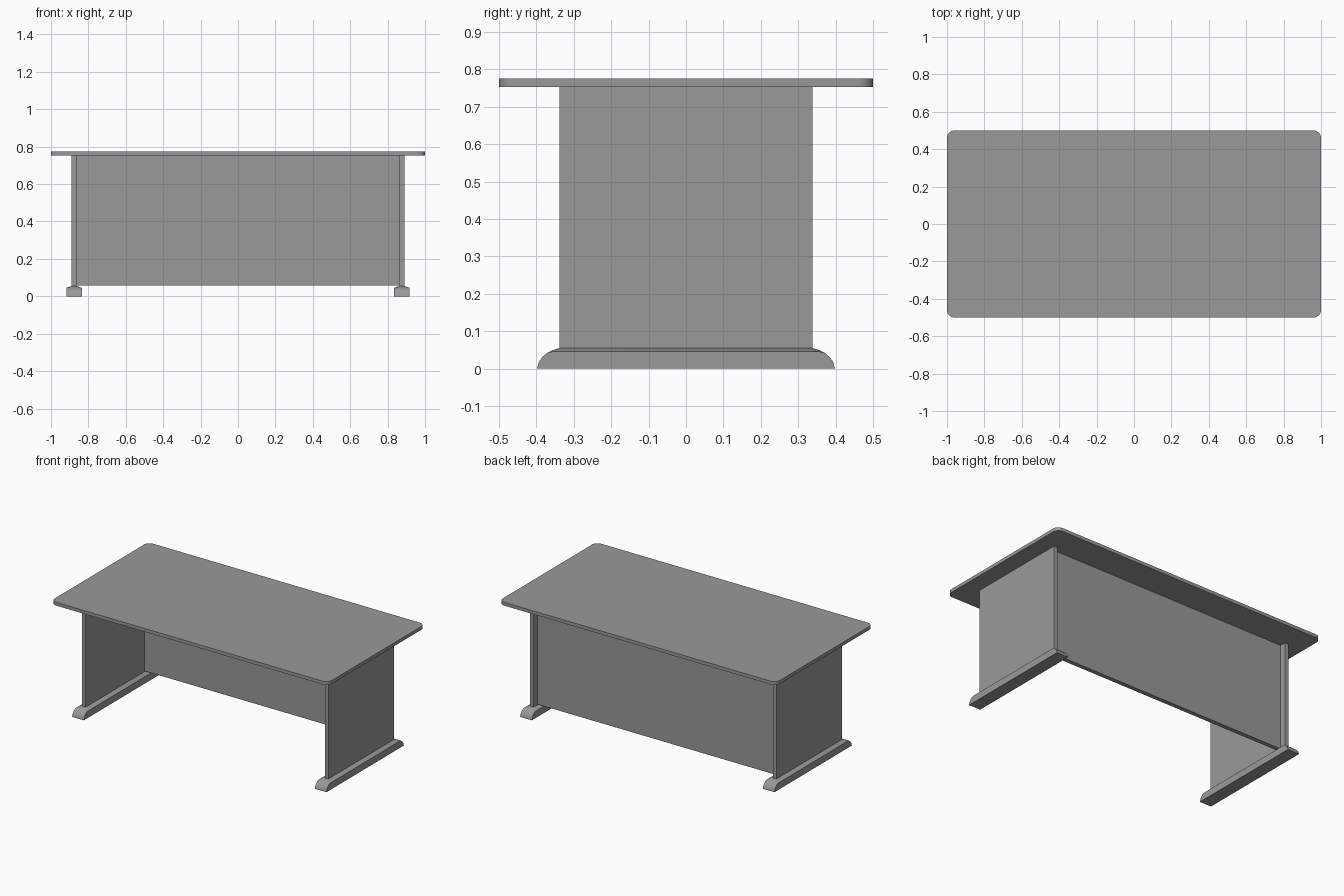
import bpy
import bmesh
import math

cube = bpy.data.objects.get("Cube")
if cube:
    bpy.data.objects.remove(cube, do_unlink=True)

grey = bpy.data.materials.new("desk grey")
grey.use_nodes = True
color = (0.32, 0.32, 0.32, 1)
grey.diffuse_color = color
grey.node_tree.nodes["Principled BSDF"].inputs["Base Color"].default_value = color


def finish(name, bm):
    bmesh.ops.recalc_face_normals(bm, faces=bm.faces)
    mesh = bpy.data.meshes.new(name)
    bm.to_mesh(mesh)
    bm.free()
    mesh.materials.append(grey)
    obj = bpy.data.objects.new(name, mesh)
    bpy.context.scene.collection.objects.link(obj)
    return obj


def box(name, low, high, corner=0):
    """Box between two corners, optionally with rounded upright edges."""
    bm = bmesh.new()
    bmesh.ops.create_cube(bm, size=1)
    for v in bm.verts:
        v.co = [a + (b - a) * (c + 0.5) for a, b, c in zip(low, high, v.co)]
    if corner:
        upright = [e for e in bm.edges
                   if abs(e.verts[0].co.z - e.verts[1].co.z) > 1e-4]
        bmesh.ops.bevel(bm, geom=upright, offset=corner, segments=8,
                        profile=0.5, affect='EDGES')
    return finish(name, bm)


def foot(name, x):
    """Floor rail with chamfered top edges and rounded-off ends."""
    half = [(0.398, 0.002), (0.393, 0.018), (0.384, 0.031),
            (0.371, 0.042), (0.357, 0.049), (0.338, 0.055)]
    stations = [(-y, h) for y, h in half] + [(y, h) for y, h in reversed(half)]
    w, ridge, shoulder = 0.042, 0.013, 0.045
    bm = bmesh.new()
    rings = []
    for y, h in stations:
        side = min(h, shoulder)
        section = [(-w, 0), (w, 0), (w, side), (ridge, h), (-ridge, h), (-w, side)]
        rings.append([bm.verts.new((x + px, y, pz)) for px, pz in section])
    for a, b in zip(rings, rings[1:]):
        for i in range(len(a)):
            j = (i + 1) % len(a)
            bm.faces.new((a[i], a[j], b[j], b[i]))
    bm.faces.new(rings[0])
    bm.faces.new(rings[-1])
    return finish(name, bm)


# Worktop with rounded corners
top = box("tabletop", (-1, -0.5, 0.753), (1, 0.5, 0.775), corner=0.04)

# Side panels standing on floor rails
rails = []
for side, x in (("left", 0.876), ("right", -0.876)):
    box(side + "_side_panel", (x - 0.013, -0.338, 0.055), (x + 0.013, 0.338, 0.753))
    rails.append(foot(side + "_foot", x))

# Privacy panel set in from the back
box("back_panel", (-0.863, 0.27, 0.059), (0.863, 0.298, 0.753))

# Soften only the rounded corners and rail ends
for obj in [top] + rails:
    bpy.ops.object.select_all(action='DESELECT')
    obj.select_set(True)
    bpy.context.view_layer.objects.active = obj
    bpy.ops.object.shade_smooth_by_angle(angle=math.radians(30))
